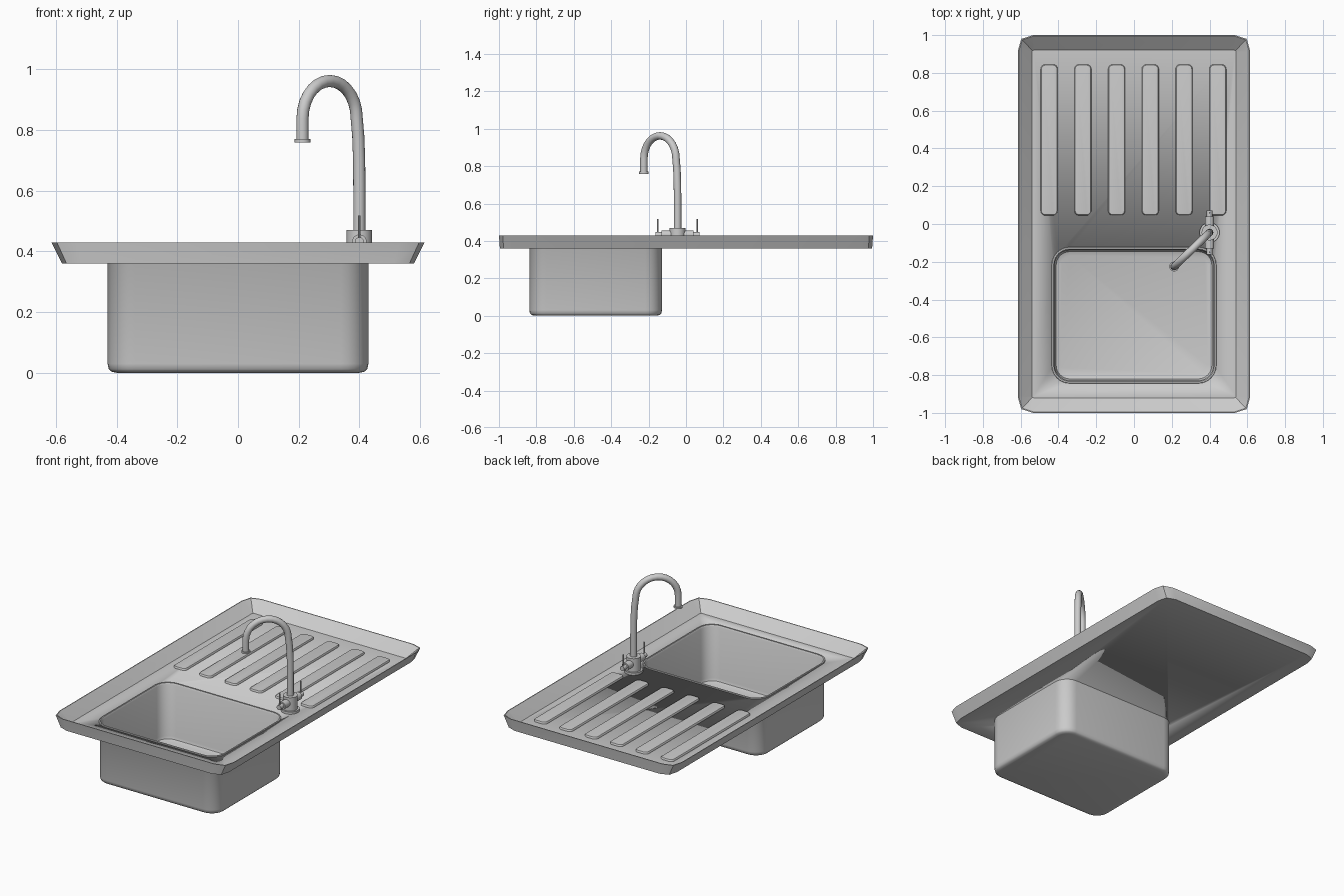
import bpy, bmesh, math
from mathutils import Vector

if "Cube" in bpy.data.objects:
    bpy.data.objects.remove(bpy.data.objects["Cube"])


def finish(name, bm, smooth=30):
    bmesh.ops.recalc_face_normals(bm, faces=bm.faces)
    me = bpy.data.meshes.new(name)
    bm.to_mesh(me)
    bm.free()
    ob = bpy.data.objects.new(name, me)
    bpy.context.collection.objects.link(ob)
    shade(ob, smooth)
    return ob


def shade(ob, angle):
    bpy.ops.object.select_all(action='DESELECT')
    bpy.context.view_layer.objects.active = ob
    ob.select_set(True)
    if angle:
        bpy.ops.object.shade_smooth_by_angle(angle=math.radians(angle))


def loft(name, loops, smooth=30):
    """Skin closed loops of equal length and cap both ends."""
    bm = bmesh.new()
    rings = [[bm.verts.new(p) for p in lp] for lp in loops]
    n = len(rings[0])
    for a, b in zip(rings, rings[1:]):
        for i in range(n):
            j = (i + 1) % n
            bm.faces.new((a[i], a[j], b[j], b[i]))
    bm.faces.new(rings[0])
    bm.faces.new(rings[-1])
    return finish(name, bm, smooth)


def rounded(cx, cy, hx, hy, r, z, seg=6):
    pts = []
    for k, (sx, sy) in enumerate(((1, 1), (-1, 1), (-1, -1), (1, -1))):
        for i in range(seg + 1):
            a = math.pi / 2 * (k + i / seg)
            pts.append((cx + sx * (hx - r) + r * math.cos(a),
                        cy + sy * (hy - r) + r * math.sin(a), z))
    return pts


def mirrored(corner, z):
    """Outline from the points of one corner, mirrored to all four."""
    c, rev = corner, corner[::-1]
    return ([(x, y, z) for x, y in c] + [(-x, y, z) for x, y in rev] +
            [(-x, -y, z) for x, y in c] + [(x, -y, z) for x, y in rev])


def cylinder(name, p0, p1, r, seg=20):
    p0, p1 = Vector(p0), Vector(p1)
    q = (p1 - p0).to_track_quat('Z', 'Y')
    ring = [q @ Vector((r * math.cos(math.tau * i / seg), r * math.sin(math.tau * i / seg), 0))
            for i in range(seg)]
    return loft(name, [[p0 + v for v in ring], [p1 + v for v in ring]])


# Tray: flared rim with clipped corners around a sunken flat floor
FLOOR = 0.37
tray = loft("tray", [
    mirrored([(0.58, 0.917), (0.565, 0.975), (0.51, 0.995)], 0.36),
    mirrored([(0.615, 0.917), (0.597, 0.98), (0.535, 1.0)], 0.43),
    mirrored([(0.61, 0.914), (0.592, 0.975), (0.532, 0.995)], 0.43),
    mirrored([(0.54, 0.912), (0.538, 0.918), (0.532, 0.92)], FLOOR)], 25)

# Opening for the basin
BY = -0.483
cutter = loft("basin_cutter", [rounded(0, BY, 0.427, 0.352, 0.088, z) for z in (0.3, 0.5)])
cutter.hide_render = True
mod = tray.modifiers.new("opening", 'BOOLEAN')
mod.operation = 'DIFFERENCE'
mod.solver = 'EXACT'
mod.object = cutter
shade(tray, 0)
bpy.ops.object.modifier_apply(modifier="opening")
bpy.data.objects.remove(cutter, do_unlink=True)

# Basin: thin walled bowl with rounded bottom edge and a small raised lip
prof = [(0.03, 0.0), (0.012, 0.004), (0.004, 0.012), (0, 0.03), (0, 0.36), (-0.006, FLOOR),
        (-0.004, 0.375), (0.004, 0.375), (0.01, 0.365), (0.012, 0.04), (0.018, 0.024), (0.04, 0.016)]
loft("basin", [rounded(0, BY, 0.43 - d, 0.355 - d, 0.09 - d, z) for d, z in prof], 40)

# Raised drainer ribs
for i in range(6):
    x = -0.449 + 0.1785 * i
    loft("drainer_rib", [rounded(x, 0.445, 0.045 - d, 0.4 - d, 0.025 - d, z, 4)
                         for d, z in ((0, FLOOR - 0.003), (0, 0.376), (0.004, 0.381), (0.01, 0.382))], 40)

# Tap base and body
TX, TY = 0.4, -0.045
cylinder("tap_base", (TX, TY, FLOOR - 0.002), (TX, TY, 0.385), 0.053, 28)
cylinder("tap_body", (TX, TY, 0.38), (TX, TY, 0.47), 0.042, 28)

# Tap valves with lever pins on both sides
for s in (-1, 1):
    def at(d, z=0.432):
        return (TX, TY + s * d, z)
    cylinder("tap_valve", at(0.02), at(0.085), 0.024)
    cylinder("tap_valve_stem", at(0.08), at(0.117), 0.015)
    cylinder("tap_lever", at(0.105), at(0.105, 0.518), 0.004, 10)

# Gooseneck spout along a diagonal toward the basin
direction = Vector((-0.187, -0.18, 0)).normalized()
path = [(0, 0.46), (0, 0.6), (0.001, 0.7), (0.005, 0.78)]
R, cs, cz = 0.124, 0.136, 0.838
path += [(cs - R * math.cos(math.pi * i / 14), cz + R * math.sin(math.pi * i / 14)) for i in range(15)]
path += [(0.26, 0.765)]
pts = [Vector((TX, TY, z)) + direction * s for s, z in path]
side = direction.cross(Vector((0, 0, 1)))
rings = []
for i, p in enumerate(pts):
    t = (pts[min(i + 1, len(pts) - 1)] - pts[max(i - 1, 0)]).normalized()
    up = t.cross(side)
    rings.append([p + 0.02 * (side * math.cos(math.tau * k / 16) + up * math.sin(math.tau * k / 16))
                  for k in range(16)])
loft("tap_spout", rings, 40)
tip = pts[-1]
cylinder("spout_collar", (tip.x, tip.y, 0.759), (tip.x, tip.y, 0.77), 0.026)
